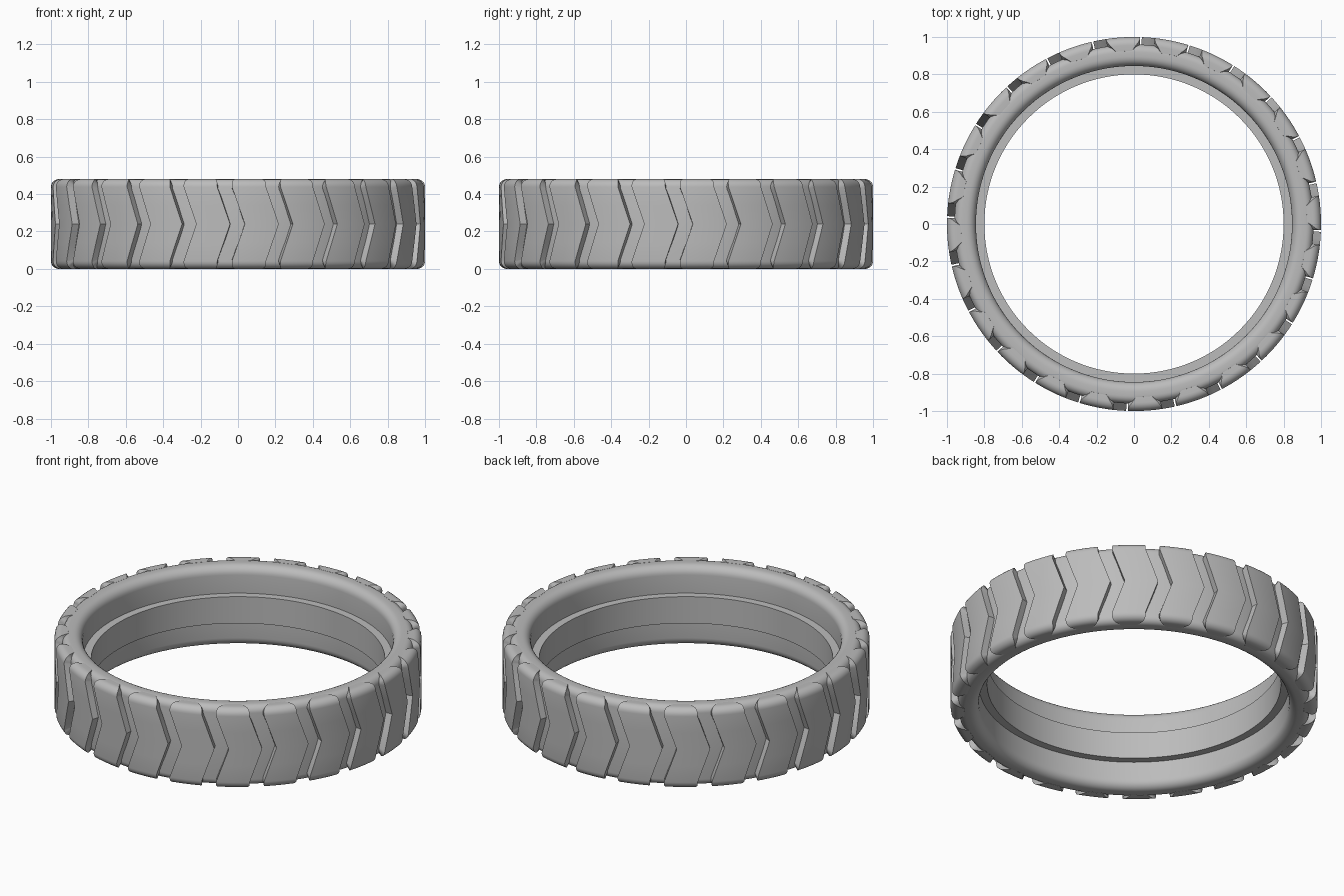
import bpy, bmesh
from math import sin, cos, pi, radians

if "Cube" in bpy.data.objects:
    bpy.data.objects.remove(bpy.data.objects["Cube"])

HEIGHT = 0.48
MID = HEIGHT / 2

rubber = bpy.data.materials.new("grey rubber")
rubber.use_nodes = True
rubber.diffuse_color = (0.5, 0.5, 0.5, 1)
rubber.node_tree.nodes["Principled BSDF"].inputs["Base Color"].default_value = (0.5, 0.5, 0.5, 1)


def polar(r, angle, z):
    return (r * cos(angle), r * sin(angle), z)


def arc(r, z, radius, start, end, steps=6):
    """Points on a profile arc, angles in degrees."""
    angles = [radians(start + (end - start) * i / steps) for i in range(steps + 1)]
    return [(r + radius * cos(a), z + radius * sin(a)) for a in angles]


def mirrored(upper):
    """Complete an upper half profile with its reflection below mid height."""
    return upper + [(r, HEIGHT - z) for r, z in reversed(upper)]


def finish(bm, name):
    bmesh.ops.recalc_face_normals(bm, faces=bm.faces)
    mesh = bpy.data.meshes.new(name)
    bm.to_mesh(mesh)
    bm.free()
    obj = bpy.data.objects.new(name, mesh)
    mesh.materials.append(rubber)
    bpy.context.collection.objects.link(obj)
    bpy.ops.object.select_all(action='DESELECT')
    obj.select_set(True)
    bpy.context.view_layer.objects.active = obj
    bpy.ops.object.shade_smooth_by_angle(angle=radians(32))


# Ring body: inner rib, rounded lips and rounded shoulders
upper = [(0.80, 0.32), (0.845, 0.32)]
upper += arc(0.895, 0.429, 0.05, 180, 90)
upper += arc(0.92, 0.439, 0.04, 90, 0)
profile = mirrored(upper)
bm = bmesh.new()
SEGMENTS = 144
rings = [[bm.verts.new(polar(r, 2 * pi * i / SEGMENTS, z)) for r, z in profile]
         for i in range(SEGMENTS)]
for i in range(SEGMENTS):
    a, b = rings[i], rings[(i + 1) % SEGMENTS]
    for j in range(len(profile)):
        k = (j + 1) % len(profile)
        bm.faces.new((a[j], b[j], b[k], a[k]))
finish(bm, "tyre_body")

# Tread blocks: chevrons wrapped over the shoulders, with rounded ends
BLOCKS, COLUMNS = 24, 6
START, WIDTH, SWEEP = -87.9, 10.5, 4.0
shoulder = [(0.925, 0.479), (0.955, 0.48)] + arc(0.958, 0.438, 0.042, 80, 0, 5)
half = shoulder + [(1.0, 0.34)]
path = half + [(1.0, MID)] + [(r, HEIGHT - z) for r, z in reversed(half)]
end_insets = [2.6, 1.3, 0.8, 0.4, 0.15]


def add_block(bm, turn):
    outer, inner = [], []
    for j, (r, z) in enumerate(path):
        edge = min(j, len(path) - 1 - j)
        inset = end_insets[edge] if edge < len(end_insets) else 0
        shift = SWEEP * min(1, abs(z - MID) / 0.2)
        first = START + turn - shift + inset
        step = (WIDTH - 2 * inset) / COLUMNS
        angles = [radians(first + step * i) for i in range(COLUMNS + 1)]
        deep_z = max(0.06, min(HEIGHT - 0.06, z))
        outer.append([bm.verts.new(polar(r, a, z)) for a in angles])
        inner.append([bm.verts.new(polar(min(r, 0.93) - 0.01, a, deep_z)) for a in angles])
    last = len(path) - 1
    for j in range(last):
        for i in range(COLUMNS):
            bm.faces.new((outer[j][i], outer[j][i + 1], outer[j + 1][i + 1], outer[j + 1][i]))
        for i in (0, COLUMNS):
            bm.faces.new((outer[j][i], outer[j + 1][i], inner[j + 1][i], inner[j][i]))
    for j in (0, last):
        for i in range(COLUMNS):
            bm.faces.new((outer[j][i], inner[j][i], inner[j][i + 1], outer[j][i + 1]))
    # Close the hidden underside
    for j in range(last):
        for i in range(COLUMNS):
            bm.faces.new((inner[j][i], inner[j + 1][i], inner[j + 1][i + 1], inner[j][i + 1]))


bm = bmesh.new()
for n in range(BLOCKS):
    add_block(bm, n * 360 / BLOCKS)
finish(bm, "tread_blocks")
